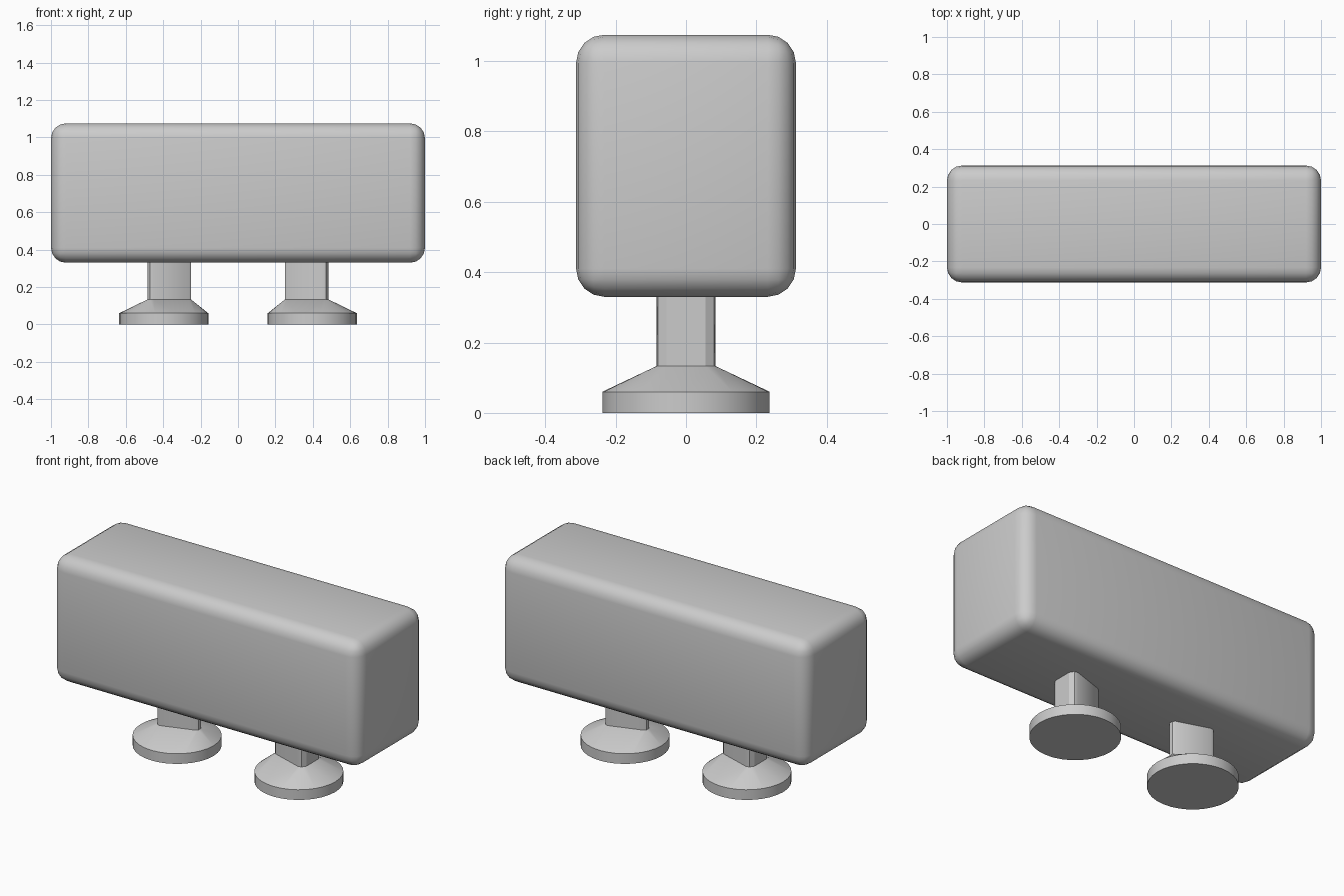
import bpy
import bmesh
from math import cos, sin, tau, radians

cube = bpy.data.objects.get("Cube")
if cube:
    bpy.data.objects.remove(cube, do_unlink=True)

# Single plain grey material
GREY = (0.6, 0.6, 0.6, 1.0)
grey = bpy.data.materials.new("plain grey")
grey.use_nodes = True
grey.diffuse_color = GREY
grey.node_tree.nodes["Principled BSDF"].inputs["Base Color"].default_value = GREY


def finish(name, bm, angle):
    """Turn a bmesh into a smooth-shaded grey object."""
    bmesh.ops.recalc_face_normals(bm, faces=bm.faces)
    mesh = bpy.data.meshes.new(name)
    bm.to_mesh(mesh)
    bm.free()
    mesh.materials.append(grey)
    obj = bpy.data.objects.new(name, mesh)
    bpy.context.collection.objects.link(obj)
    bpy.ops.object.select_all(action="DESELECT")
    obj.select_set(True)
    bpy.context.view_layer.objects.active = obj
    bpy.ops.object.shade_smooth_by_angle(angle=radians(angle))
    return obj


def ring(bm, outline, z):
    return [bm.verts.new((x, y, z)) for x, y in outline]


# Main body: a box with rounded edges
BOTTOM, TOP = 0.33, 1.075
bm = bmesh.new()
bmesh.ops.create_cube(bm, size=1)
for v in bm.verts:
    v.co.x *= 2
    v.co.y *= 0.625
    v.co.z = TOP if v.co.z > 0 else BOTTOM
bmesh.ops.bevel(bm, geom=bm.edges[:], offset=0.08, segments=4,
                profile=0.5, affect="EDGES")
finish("body", bm, 35)

# Wedge outline of a post: narrow inside, wide outside, clipped corners
half = [(0.25, 0.012), (0.262, 0.023), (0.45, 0.084), (0.47, 0.08), (0.485, 0.055)]
wedge = half + [(x, -y) for x, y in reversed(half)]
CENTRE, RADIUS, SIDES = 0.397, 0.238, 32
disc = [(CENTRE + RADIUS * cos(tau * i / SIDES), RADIUS * sin(tau * i / SIDES))
        for i in range(SIDES)]
RIM, NECK = 0.06, 0.133

for side, sign in (("left", 1), ("right", -1)):
    foot_line = [(sign * x, y) for x, y in disc]
    post_line = [(sign * x, y) for x, y in wedge]

    # Foot: round plate that slopes up to the post outline
    bm = bmesh.new()
    for outline, z in ((foot_line, 0), (foot_line, RIM), (post_line, NECK)):
        ring(bm, outline, z)
    bmesh.ops.convex_hull(bm, input=bm.verts[:])
    finish(side + "_foot", bm, 25)

    # Post: straight wedge prism up into the body
    bm = bmesh.new()
    low = ring(bm, post_line, NECK - 0.01)
    high = ring(bm, post_line, BOTTOM + 0.02)
    bm.faces.new(low)
    bm.faces.new(high)
    for i in range(len(low)):
        j = (i + 1) % len(low)
        bm.faces.new((low[i], low[j], high[j], high[i]))
    finish(side + "_post", bm, 30)
